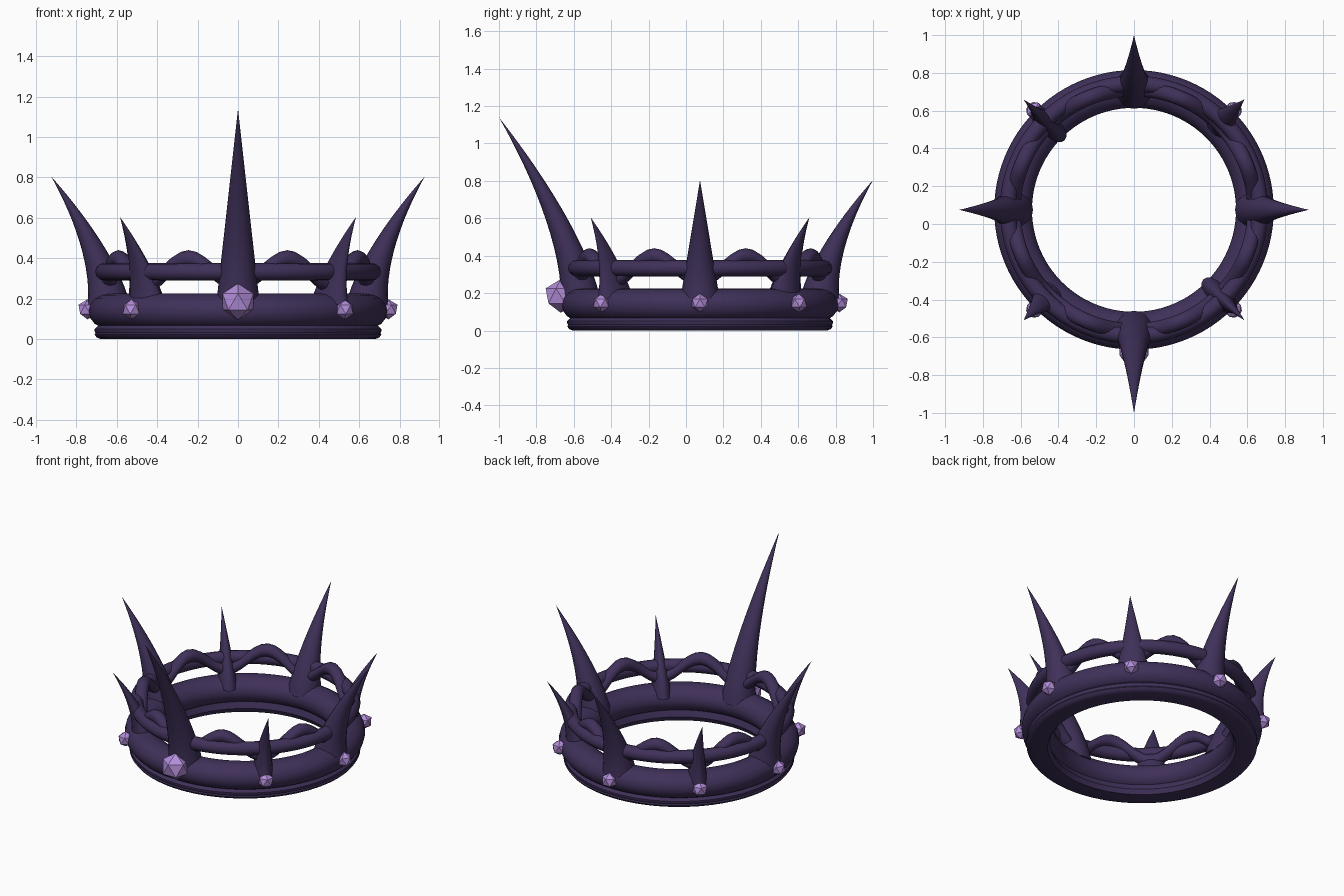
import bpy, bmesh
from math import sin, cos, pi, radians
from mathutils import Vector

if "Cube" in bpy.data.objects:
    bpy.data.objects.remove(bpy.data.objects["Cube"], do_unlink=True)

CENTRE_Y = 0.075  # the circlet sits slightly behind the middle


def material(name, rgb):
    m = bpy.data.materials.new(name)
    m.use_nodes = True
    m.diffuse_color = (*rgb, 1)
    m.node_tree.nodes["Principled BSDF"].inputs["Base Color"].default_value = (*rgb, 1)
    return m


DARK = material("dark purple metal", (0.050, 0.030, 0.100))
GEM = material("lilac gem", (0.45, 0.27, 0.70))


def finish(bm, name, mat, smooth=True):
    bmesh.ops.recalc_face_normals(bm, faces=bm.faces)
    mesh = bpy.data.meshes.new(name)
    bm.to_mesh(mesh)
    bm.free()
    mesh.materials.append(mat)
    ob = bpy.data.objects.new(name, mesh)
    bpy.context.collection.objects.link(ob)
    ob.location.y = CENTRE_Y
    if smooth:
        bpy.ops.object.select_all(action="DESELECT")
        ob.select_set(True)
        bpy.context.view_layer.objects.active = ob
        bpy.ops.object.shade_smooth_by_angle(angle=radians(40))
    return ob


def bridge(bm, a, b):
    n = len(a)
    for i in range(n):
        j = (i + 1) % n
        bm.faces.new((a[i], a[j], b[j], b[i]))


def ellipse(r, z, a, b, n=16):
    return [(r + a * cos(2 * pi * i / n), z + b * sin(2 * pi * i / n)) for i in range(n)]


def hoop(name, profile, lift=lambda t: 0, steps=96):
    """Sweep a closed (radius, height) profile round the circlet."""
    bm = bmesh.new()
    loops = []
    for s in range(steps):
        t = 2 * pi * s / steps
        loops.append([bm.verts.new((r * cos(t), r * sin(t), z + lift(t))) for r, z in profile])
    for s in range(steps):
        bridge(bm, loops[s], loops[(s + 1) % steps])
    return finish(bm, name, DARK)


def spike(name, angle, tip_r, tip_z, radial, tangential, power=1.6, rows=14, n=20):
    """Tapering horn that rises from the band and flares outward."""
    bm = bmesh.new()
    out = Vector((cos(angle), sin(angle), 0))
    side = Vector((-sin(angle), cos(angle), 0))
    base_r, base_z = 0.64, 0.17
    loops = []
    for k in range(rows):
        t = k / rows
        mid = out * (base_r + (tip_r - base_r) * t ** power)
        mid.z = base_z + (tip_z - base_z) * t
        loops.append([bm.verts.new(mid + out * radial * (1 - t) * cos(2 * pi * i / n)
                                   + side * tangential * (1 - t) * sin(2 * pi * i / n))
                      for i in range(n)])
    for a, b in zip(loops, loops[1:]):
        bridge(bm, a, b)
    tip = bm.verts.new(out * tip_r + Vector((0, 0, tip_z)))
    for i in range(n):
        bm.faces.new((loops[-1][i], loops[-1][(i + 1) % n], tip))
    bm.faces.new(loops[0])
    return finish(bm, name, DARK)


def gem(name, angle, r, z, size):
    bm = bmesh.new()
    bmesh.ops.create_icosphere(bm, subdivisions=1, radius=size)
    ob = finish(bm, name, GEM, smooth=False)
    ob.location += Vector((r * cos(angle), r * sin(angle), z))
    ob.rotation_euler.z = angle
    return ob


# Circlet: rounded band, foot rim, straight rail and wavy rail
hoop("band", ellipse(0.64, 0.138, 0.1, 0.087))
hoop("foot_rim", [(0.58, 0), (0.68, 0), (0.70, 0.008), (0.71, 0.022), (0.705, 0.03),
                  (0.71, 0.038), (0.71, 0.05), (0.69, 0.07), (0.58, 0.07), (0.565, 0.03)])
hoop("straight_rail", ellipse(0.667, 0.333, 0.043, 0.043, 12))
hoop("wavy_rail", ellipse(0.64, 0.335, 0.04, 0.04, 12),
     lift=lambda t: -0.065 * cos(8 * t))

# Tall spikes at the quarters
spike("front_spike", -pi / 2, 1.075, 1.14, 0.105, 0.108, power=1.5)
for label, angle in (("left", 0), ("back", pi / 2), ("right", pi)):
    spike(label + "_spike", angle, 0.925, 0.805, 0.105, 0.105)

# Short spikes at the diagonals, alternately blade-like and broad
for label, deg in (("back_left", 45), ("back_right", 135),
                   ("front_right", 225), ("front_left", 315)):
    blade = label in ("back_right", "front_left")
    spike(label + "_short_spike", radians(deg), 0.827, 0.605,
          0.12 if blade else 0.068, 0.062 if blade else 0.105)

# Gems at the foot of every spike, the largest in front
for k in range(8):
    angle = k * pi / 4
    if k == 6:
        gem("front_gem", angle, 0.745, 0.185, 0.09)
    else:
        gem(f"small_gem_{k}", angle, 0.745, 0.147, 0.05)
